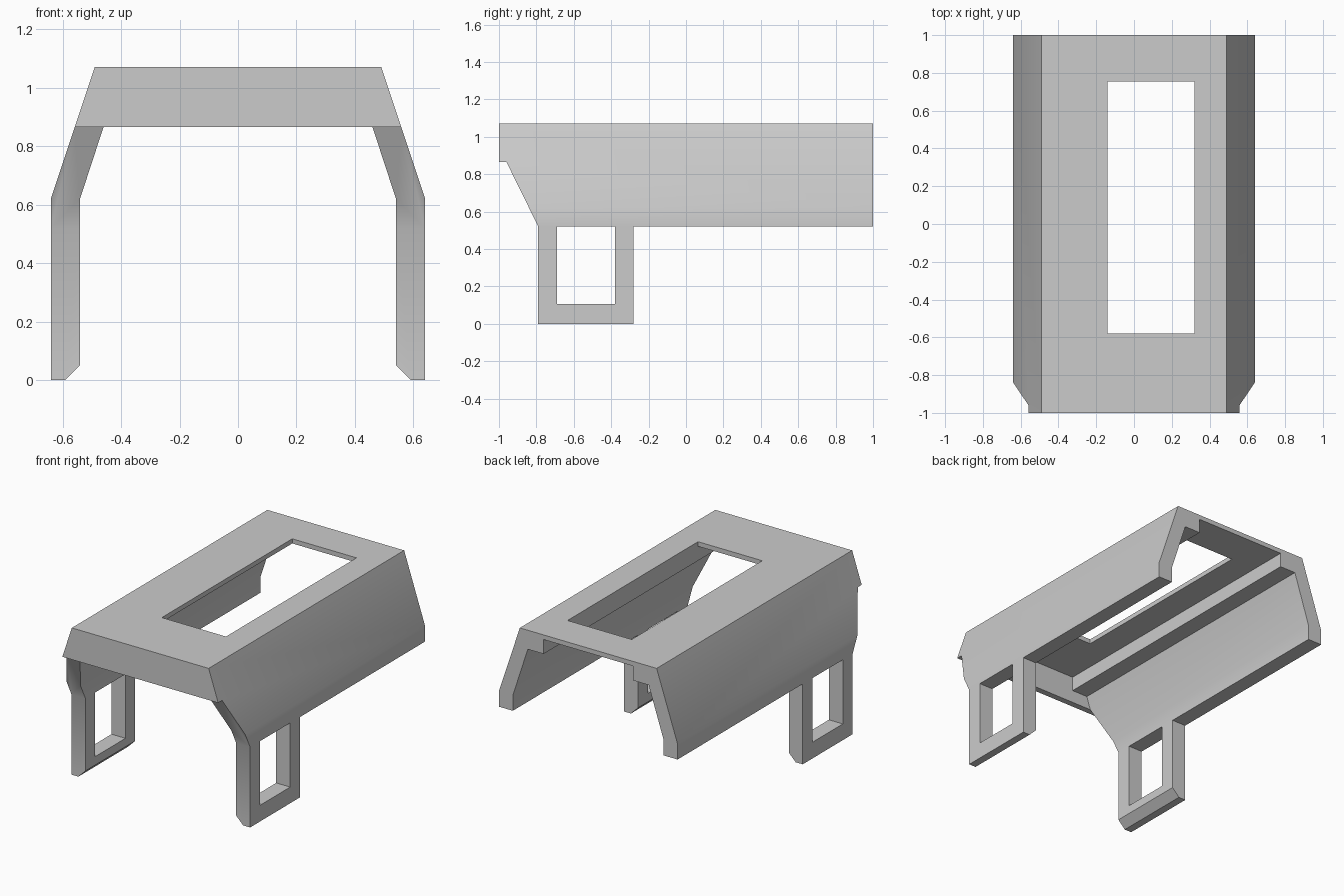
import bpy
import bmesh
from math import radians
from mathutils import Vector

default = bpy.data.objects.get("Cube")
if default:
    bpy.data.objects.remove(default, do_unlink=True)

# Single flat grey
GREY = (0.6, 0.6, 0.6, 1.0)
grey = bpy.data.materials.new("plain grey")
grey.use_nodes = True
grey.diffuse_color = GREY
grey.node_tree.nodes["Principled BSDF"].inputs["Base Color"].default_value = GREY


def prism(name, outline, axis, start, end):
    """Extrude an outline along x (points are y, z) or along y (points are x, z)."""
    def place(a, b):
        return Vector((start, a, b)) if axis == "x" else Vector((a, start, b))

    bm = bmesh.new()
    face = bm.faces.new([bm.verts.new(place(a, b)) for a, b in outline])
    span = end - start
    offset = Vector((span, 0, 0)) if axis == "x" else Vector((0, span, 0))
    grown = bmesh.ops.extrude_face_region(bm, geom=[face], use_keep_orig=True)
    moved = [v for v in grown["geom"] if isinstance(v, bmesh.types.BMVert)]
    bmesh.ops.translate(bm, verts=moved, vec=offset)
    bmesh.ops.recalc_face_normals(bm, faces=bm.faces[:])
    mesh = bpy.data.meshes.new(name)
    bm.to_mesh(mesh)
    bm.free()
    obj = bpy.data.objects.new(name, mesh)
    bpy.context.collection.objects.link(obj)
    return obj


def mirrored(half):
    return half + [(-x, z) for x, z in reversed(half)]


def rectangle(a0, a1, b0, b1):
    return [(a0, b0), (a1, b0), (a1, b1), (a0, b1)]


# Solid body with sloping shoulders
body = prism("cover_with_legs", mirrored([(0.64, 0), (0.64, 0.62), (0.49, 1.07)]),
             "y", -1, 1)
body.data.materials.append(grey)

# Inside hollow: chamfered feet, bent walls, rails under the thin top
hollow = mirrored([(0.59, -0.1), (0.59, 0), (0.54, 0.05), (0.54, 0.62),
                   (0.433, 0.947), (0.32, 0.947), (0.32, 1.04)])
# Space ahead of the front legs, under the front lip
front_gap = [(-1.1, -0.1), (-0.79, -0.1), (-0.79, 0.52), (-0.96, 0.865), (-1.1, 0.865)]

cutters = [
    prism("hollow_cutter", hollow, "y", -0.96, 1.1),
    prism("front_cutter", front_gap, "x", -1, 1),
    prism("rear_cutter", rectangle(-0.28, 1.1, -0.1, 0.52), "x", -1, 1),
    prism("leg_window_cutter", rectangle(-0.69, -0.38, 0.105, 0.52), "x", -1, 1),
    prism("top_opening_cutter", rectangle(-0.14, 0.32, 1.0, 1.2), "y", -0.58, 0.755),
]
for cutter in cutters:
    cutter.hide_render = True
    cut = body.modifiers.new(cutter.name, "BOOLEAN")
    cut.operation = "DIFFERENCE"
    cut.solver = "EXACT"
    cut.object = cutter

# Bake the cuts and discard the cutters
graph = bpy.context.evaluated_depsgraph_get()
result = bpy.data.meshes.new_from_object(body.evaluated_get(graph))
body.modifiers.clear()
body.data = result
for cutter in cutters:
    bpy.data.objects.remove(cutter, do_unlink=True)
result.materials.clear()
result.materials.append(grey)
for face in result.polygons:
    face.material_index = 0

# Soft shading over the shallow bends, crisp edges elsewhere
for obj in bpy.context.selected_objects:
    obj.select_set(False)
body.select_set(True)
bpy.context.view_layer.objects.active = body
bpy.ops.object.shade_smooth_by_angle(angle=radians(30))
